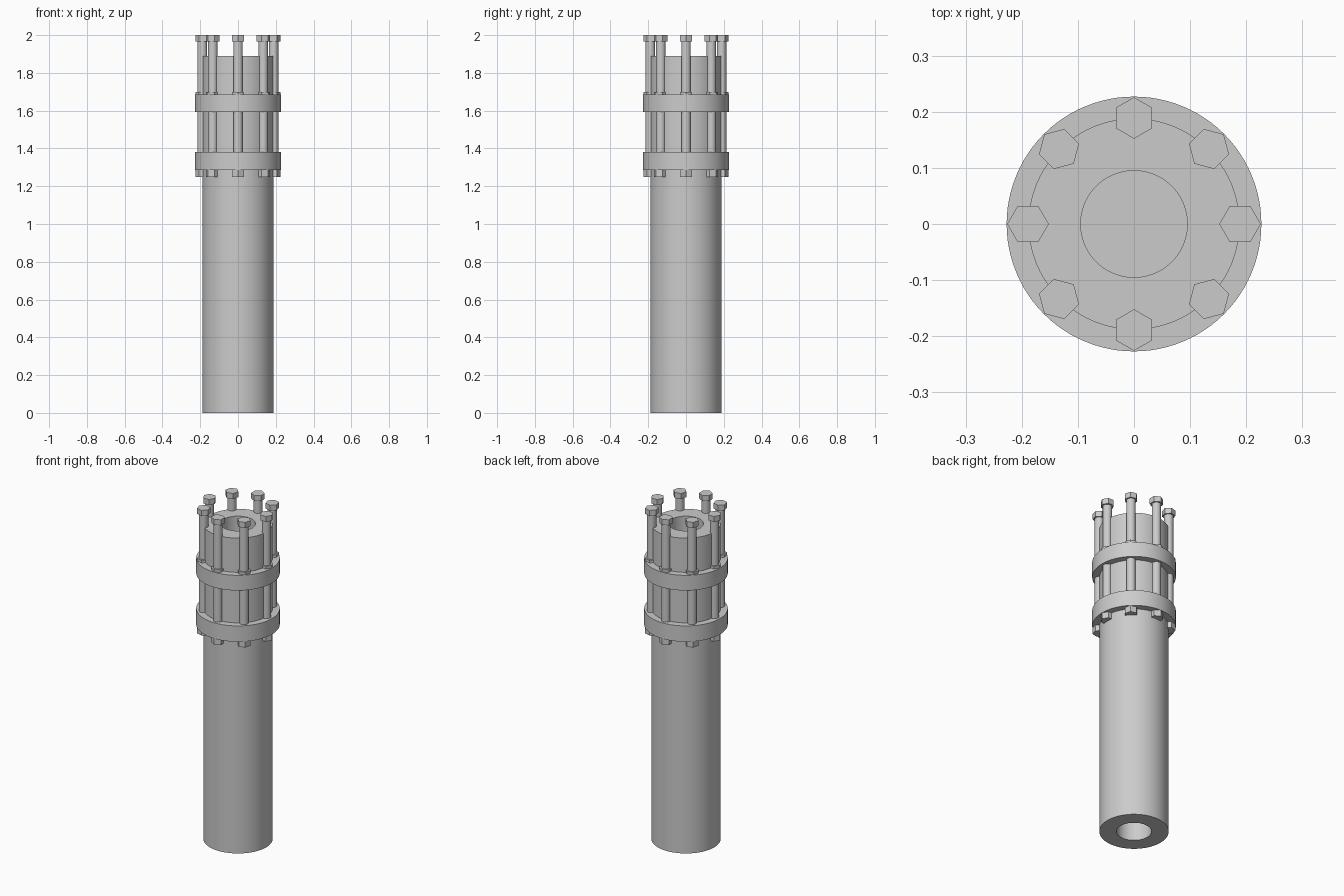
import bpy
from math import cos, sin, pi, radians

if "Cube" in bpy.data.objects:
    bpy.data.objects.remove(bpy.data.objects["Cube"], do_unlink=True)

steel = bpy.data.materials.new("grey steel")
steel.use_nodes = True
steel.diffuse_color = (0.6, 0.6, 0.6, 1)
steel.node_tree.nodes["Principled BSDF"].inputs["Base Color"].default_value = (0.6, 0.6, 0.6, 1)

PIPE_R, BORE_R, FLANGE_R = 0.188, 0.095, 0.227
BOLT_CIRCLE, SHANK_R, HEX_R = 0.189, 0.025, 0.037


def finish(obj, name):
    obj.name = name
    obj.data.materials.append(steel)
    bpy.ops.object.shade_smooth_by_angle(angle=radians(30))
    return obj


def cylinder(name, radius, bottom, top, x=0, y=0, sides=96, turn=0):
    bpy.ops.mesh.primitive_cylinder_add(
        vertices=sides, radius=radius, depth=top - bottom,
        location=(x, y, (bottom + top) / 2), rotation=(0, 0, turn))
    return finish(bpy.context.object, name)


def tube(name, inner, outer, bottom, top, sides=96):
    """Hollow cylinder: a rectangular profile swept round the z axis."""
    profile = [(inner, bottom), (outer, bottom), (outer, top), (inner, top)]
    verts, faces = [], []
    for i in range(sides):
        a = 2 * pi * i / sides
        verts += [(r * cos(a), r * sin(a), z) for r, z in profile]
        for k in range(4):
            j, n = (i + 1) % sides, (k + 1) % 4
            faces.append((4 * i + k, 4 * j + k, 4 * j + n, 4 * i + n))
    mesh = bpy.data.meshes.new(name)
    mesh.from_pydata(verts, [], faces)
    obj = bpy.data.objects.new(name, mesh)
    bpy.context.collection.objects.link(obj)
    bpy.ops.object.select_all(action="DESELECT")
    obj.select_set(True)
    bpy.context.view_layer.objects.active = obj
    return finish(obj, name)


# Thick-walled pipe, closed off deep inside the bore
tube("pipe", BORE_R, PIPE_R, 0, 1.89)
cylinder("bore_partition", BORE_R, 1.28, 1.30)

# Two collars around the pipe
tube("lower_flange", PIPE_R - 0.01, FLANGE_R, 1.287, 1.382)
tube("upper_flange", PIPE_R - 0.01, FLANGE_R, 1.594, 1.685)

# Ring of eight long bolts, each with a hex head and two hex nuts
for i in range(8):
    a = i * pi / 4
    x, y = BOLT_CIRCLE * cos(a), BOLT_CIRCLE * sin(a)
    cylinder(f"bolt_shank_{i + 1}", SHANK_R, 1.26, 1.98, x, y, sides=32)
    # A corner of every hexagon points straight outward
    for part, bottom, top in (("bolt_head", 1.967, 2.0),
                              ("upper_nut", 1.67, 1.70),
                              ("lower_nut", 1.25, 1.287)):
        cylinder(f"{part}_{i + 1}", HEX_R, bottom, top, x, y, sides=6, turn=a + pi / 2)
